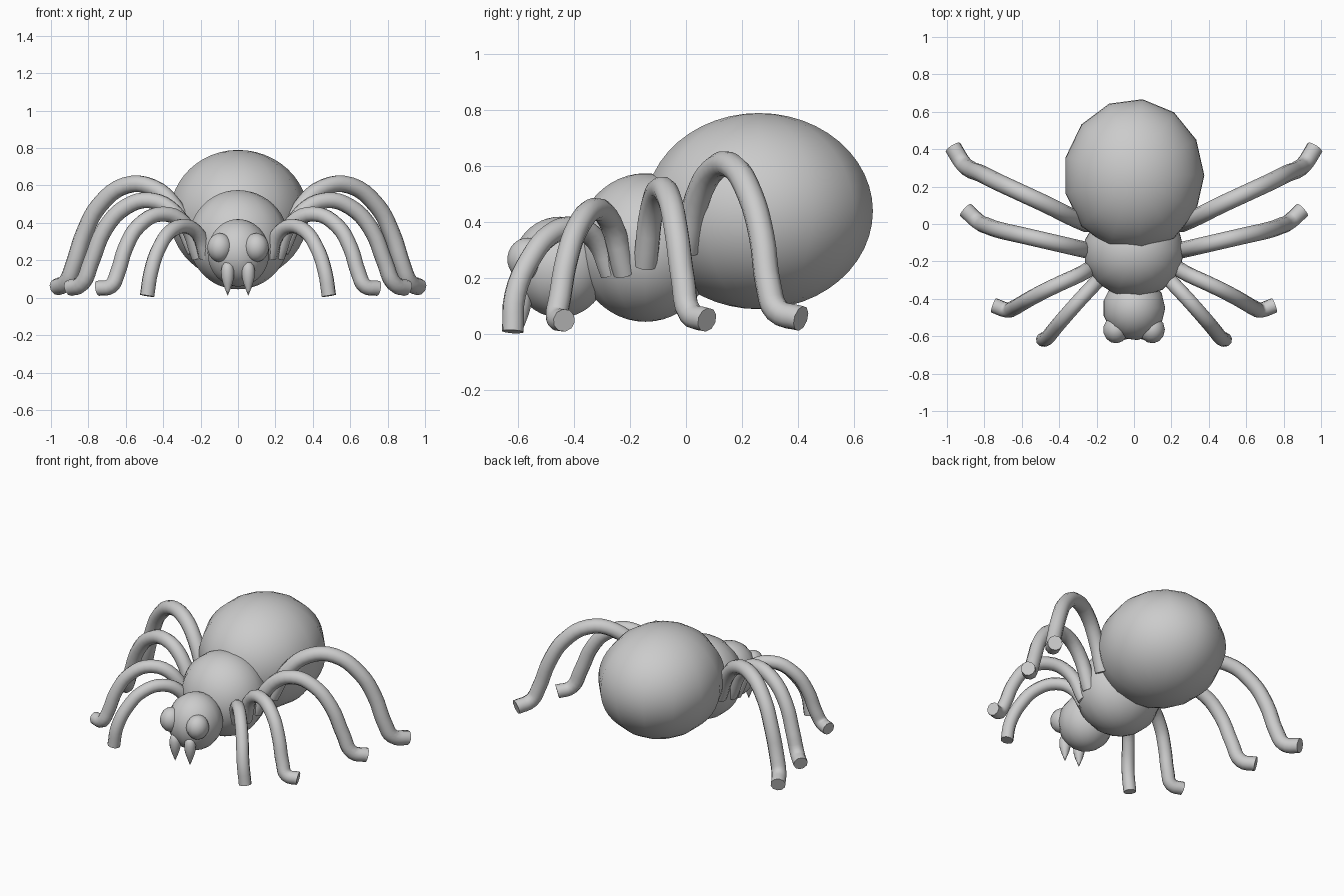
import bpy, bmesh
from math import sin, cos, pi
from mathutils import Vector

if "Cube" in bpy.data.objects:
    bpy.data.objects.remove(bpy.data.objects["Cube"])


def lathe(name, profile, loc, scale=(1, 1, 1), segments=13, tilt=0):
    """Spin a (radius, z) profile around z into a smooth closed solid."""
    bm = bmesh.new()
    verts = [bm.verts.new((r, 0, z)) for r, z in profile]
    edges = [bm.edges.new(pair) for pair in zip(verts, verts[1:])]
    bmesh.ops.spin(bm, geom=verts + edges, cent=(0, 0, 0), axis=(0, 0, 1),
                   angle=2 * pi, steps=segments, use_duplicate=False)
    bmesh.ops.remove_doubles(bm, verts=bm.verts, dist=1e-4)
    bmesh.ops.recalc_face_normals(bm, faces=bm.faces)
    for f in bm.faces:
        f.smooth = True
    mesh = bpy.data.meshes.new(name)
    bm.to_mesh(mesh)
    bm.free()
    obj = bpy.data.objects.new(name, mesh)
    obj.location, obj.scale = loc, scale
    obj.rotation_euler.x = tilt
    bpy.context.collection.objects.link(obj)
    return obj


def ball(name, loc, radii, rings=24):
    half = [(sin(pi * i / rings), -cos(pi * i / rings)) for i in range(rings + 1)]
    half[0], half[-1] = (0, -1), (0, 1)
    return lathe(name, half, loc, radii)


def leg(name, points, radius, side):
    """Round tube through the points, mirrored by side."""
    cu = bpy.data.curves.new(name, 'CURVE')
    cu.dimensions = '3D'
    cu.bevel_depth = radius
    cu.bevel_resolution = 3
    cu.resolution_u = 4
    cu.use_fill_caps = True
    sp = cu.splines.new('BEZIER')
    sp.bezier_points.add(len(points) - 1)
    for bp, (x, y, z) in zip(sp.bezier_points, points):
        bp.co = Vector((x * side, y, z))
        bp.handle_left_type = bp.handle_right_type = 'AUTO'
    obj = bpy.data.objects.new(name, cu)
    bpy.context.collection.objects.link(obj)


# Body segments
ball("abdomen", (0, 0.26, 0.44), (0.376, 0.41, 0.35))
ball("thorax", (0, -0.145, 0.31), (0.27, 0.25, 0.265))
ball("head", (0, -0.45, 0.24), (0.167, 0.172, 0.18))

# Leg centrelines on the right side, root to foot
legs = {
    "front_leg": (0.039, [
        (0.17, -0.27, 0.22), (0.21, -0.32, 0.335), (0.28, -0.395, 0.382),
        (0.36, -0.485, 0.355), (0.42, -0.555, 0.27), (0.465, -0.61, 0.14),
        (0.486, -0.618, 0.01)]),
    "second_leg": (0.041, [
        (0.21, -0.22, 0.22), (0.29, -0.27, 0.40), (0.41, -0.325, 0.447),
        (0.53, -0.385, 0.385), (0.60, -0.425, 0.27), (0.645, -0.45, 0.13),
        (0.68, -0.46, 0.062), (0.75, -0.435, 0.05)]),
    "third_leg": (0.044, [
        (0.23, -0.145, 0.25), (0.34, -0.12, 0.455), (0.47, -0.09, 0.52),
        (0.60, -0.06, 0.485), (0.71, -0.035, 0.37), (0.785, -0.01, 0.19),
        (0.835, 0.015, 0.075), (0.90, 0.075, 0.052)]),
    "back_leg": (0.046, [
        (0.25, 0.0, 0.30), (0.34, 0.04, 0.485), (0.46, 0.10, 0.59),
        (0.60, 0.165, 0.60), (0.74, 0.23, 0.495), (0.82, 0.27, 0.35),
        (0.88, 0.295, 0.17), (0.915, 0.325, 0.085), (0.968, 0.41, 0.057)]),
}

# Fang outline: rounded top, pointed tip
fang = [(0, 0.01), (0.012, 0.04), (0.025, 0.075), (0.034, 0.11), (0.035, 0.145),
        (0.03, 0.17), (0.018, 0.187), (0, 0.192)]

for side, tag in ((1, "right"), (-1, "left")):
    for part, (radius, points) in legs.items():
        leg(f"{part}_{tag}", points, radius, side)
    # Eyes and fangs
    ball(f"eye_{tag}", (side * 0.097, -0.565, 0.268), (0.068, 0.073, 0.077), 16)
    lathe(f"fang_{tag}", fang, (side * 0.055, -0.585, 0), segments=12)
